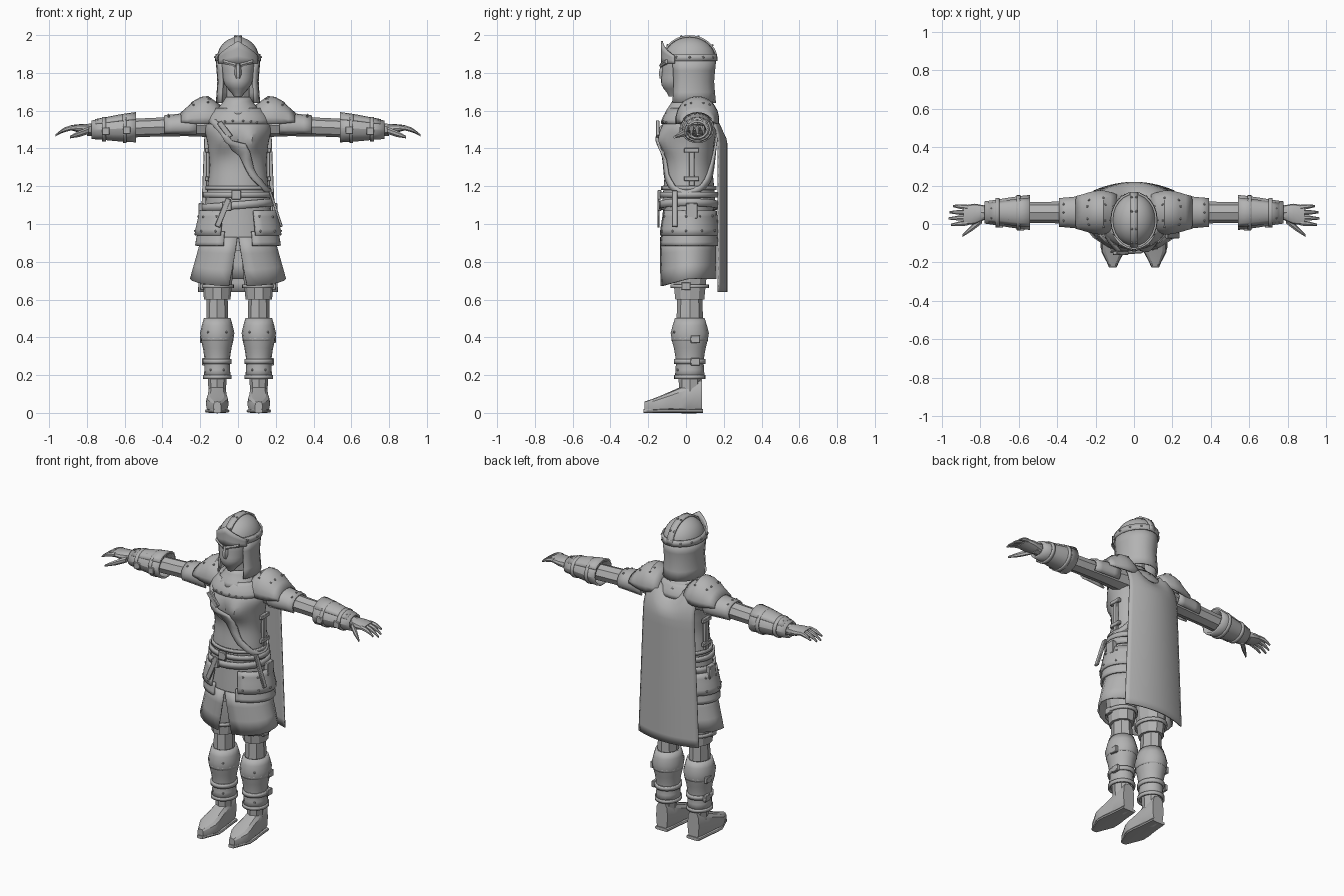
import bpy, bmesh
from math import sin, cos, pi, radians, copysign, exp
from mathutils import Vector, Matrix
from mathutils.bvhtree import BVHTree

cube = bpy.data.objects.get("Cube")
if cube:
    bpy.data.objects.remove(cube, do_unlink=True)

GREY = (.45, .45, .45, 1)
mat = bpy.data.materials.new("plain grey")
mat.use_nodes = True
mat.diffuse_color = GREY
mat.node_tree.nodes["Principled BSDF"].inputs["Base Color"].default_value = GREY
made = []


def core(z):
    return Vector((0, .015, z))


def leg(z):
    return Vector((.11, .02, z))


def arm(x):
    return Vector((x, .06, 1.53 - .04 * x))


def finish(name, bm, mirror=False, thick=0, bevel=0):
    bmesh.ops.remove_doubles(bm, verts=bm.verts, dist=1e-5)
    bmesh.ops.recalc_face_normals(bm, faces=bm.faces)
    mesh = bpy.data.meshes.new(name)
    bm.to_mesh(mesh)
    bm.free()
    mesh.materials.append(mat)
    ob = bpy.data.objects.new(name, mesh)
    bpy.context.scene.collection.objects.link(ob)
    if thick:
        mod = ob.modifiers.new("thickness", "SOLIDIFY")
        mod.thickness, mod.offset = thick, 0
    if bevel:
        mod = ob.modifiers.new("bevel", "BEVEL")
        mod.width, mod.segments = bevel, 1
    if mirror:
        ob.modifiers.new("mirror", "MIRROR")
    made.append(ob)
    return ob


def grid(name, f, across, along, closed=False, caps=False, **finishing):
    bm = bmesh.new()
    cols = across if closed else across + 1
    rows = [[bm.verts.new(f(i / across, j / along)) for i in range(cols)] for j in range(along + 1)]
    for a, b in zip(rows, rows[1:]):
        for i in range(across):
            k = (i + 1) % cols
            bm.faces.new((a[i], a[k], b[k], b[i]))
    if caps:
        bm.faces.new(rows[0])
        bm.faces.new(rows[-1])
    return finish(name, bm, **finishing)


def blend(values, v):
    # Smooth curve through evenly spaced values
    k = v * (len(values) - 1)
    i = min(int(k + 1e-6), len(values) - 2)
    t = k - i
    a, b, c, d = (values[min(max(i + n, 0), len(values) - 1)] for n in (-1, 0, 1, 2))
    return b + .5 * t * (c - a + t * (2*a - 5*b + 4*c - d + t * (3*b - 3*c + d - a)))


def loft(name, start, end, widths, depths=None, flat=1, sides=12, steps=4,
         arc=None, power=1, shape=None, thick=0, mirror=False):
    # Elliptical sections along the dominant axis from start to end
    start, end = Vector(start), Vector(end)
    axis = max(range(3), key=lambda n: abs(end[n] - start[n]))
    first, second = (n for n in range(3) if n != axis)
    low, high = arc or (0, 360)

    def point(u, v):
        angle = radians(low + (high - low) * u)
        c, s = (copysign(abs(w) ** power, w) for w in (cos(angle), sin(angle)))
        width = blend(widths, v)
        p = start.lerp(end, v)
        p[first] += width * c
        p[second] += s * (blend(depths, v) if depths else width * flat)
        return shape(p) if shape else p
    return grid(name, point, sides, steps, closed=not arc, caps=not thick, thick=thick, mirror=mirror)


def band(name, start, end, radius, flat=1, sides=24, **options):
    return loft(name, start, end, [radius, radius], flat=flat, sides=sides, steps=1, thick=.012, **options)


def box(name, loc, size, tilt=0, mirror=False):
    bm = bmesh.new()
    m = Matrix.Translation(loc) @ Matrix.Rotation(radians(tilt), 4, "Y") @ Matrix.Diagonal((*size, 1))
    bmesh.ops.create_cube(bm, size=1, matrix=m)
    finish(name, bm, mirror, bevel=.003)


def surface(ob):
    bpy.context.view_layer.update()
    return BVHTree.FromObject(ob, bpy.context.evaluated_depsgraph_get())


def rivets(ob, points):
    tree, bm = surface(ob), bmesh.new()
    for p in points:
        place = Matrix.Translation(tree.find_nearest(Vector(p))[0])
        bmesh.ops.create_icosphere(bm, subdivisions=1, radius=.007, matrix=place)
    finish(ob.name + "_rivets", bm, mirror=True)


# Torso with a shaped breastplate
def chest(p):
    if p.y < 0:
        p.y -= .04 * exp(-((abs(p.x) - .075) / .05) ** 2 - ((p.z - 1.44) / .06) ** 2)
    return p


torso = loft("torso", core(1.1), core(1.63), [.17, .16, .15, .16, .17, .08],
             flat=.83, sides=40, steps=25, shape=chest)
band("breastplate_rim", core(1.18), core(1.2), .167, flat=.84)
collar = loft("collar_plate", core(1.53), core(1.61), [.17, .155, .12], flat=.83, sides=24, thick=.014)
rivets(collar, [(x, -.15, 1.55) for x in (.03, .08, .13)])
box("side_strap", (.16, .03, 1.3), (.02, .03, .2), mirror=True)
for z in (1.24, 1.39):
    box("side_buckle", (.165, .03, z), (.02, .08, .025), mirror=True)

# Diagonal shoulder strap laid on the torso
tree = surface(torso)


def strap_point(u, v):
    angle, side = 2 * pi * u, (v - .5) * .05
    p = Vector((.2 * cos(angle) + .8 * side, .2 * sin(angle), 1.39 - .22 * cos(angle) + .6 * side))
    hit, normal = tree.find_nearest(p)[:2]
    return hit + normal * .009


grid("shoulder_strap", strap_point, 48, 2, closed=True, thick=.012)
box("strap_buckle", (-.07, -.15, 1.5), (.1, .02, .03), tilt=53)

# Neck, cowl and face
loft("neck", core(1.55), (0, 0, 1.75), [.06, .06])
loft("cowl", core(1.58), (0, 0, 1.67), [.125, .09, .06], thick=.01)
loft("face", (0, -.07, 1.675), (0, 0, 1.92), [.02, .07, .085, .095, .08], flat=1.1, sides=24, steps=12)
loft("nose", (0, -.13, 1.77), (0, -.12, 1.86), [.01, .02, .015, .01], sides=6)
loft("lips", (-.03, -.115, 1.74), (.03, -.115, 1.74), [0, .012, 0], sides=8)
loft("eye", (.02, -.115, 1.83), (.07, -.09, 1.83), [0, .01, 0], sides=8, mirror=True)
loft("brow", (.01, -.13, 1.84), (.08, -.1, 1.86), [.012, .012], sides=6, mirror=True)


# Helmet shell and the parts that follow it
def shell(around, up, grow=0.0):
    return Vector(((.113 + grow) * cos(around) * cos(up),
                   .02 + (.138 + grow) * sin(around) * cos(up),
                   1.87 + (.12 + grow) * sin(up)))


def crest(u, v):
    return shell(-pi / 2, pi * u, .004) + Vector(((v - .5) * .04, 0, 0))


def diadem(u, v):
    s = 2 * u - 1
    return shell(s - pi / 2, 0, .009) + Vector((0, 0, v * (.04 + .08 * (1 - abs(s))) - .02))


def cheek(u, v):
    front = 1 - u
    p = shell(-1.1 * front, 0, -.003)
    pull = 1 - .2 * v * front
    return Vector((p.x * pull, p.y * pull, p.z - v * (.03 + .12 * front)))


grid("helmet", lambda u, v: shell(2 * pi * u, pi / 2 * v), 24, 6, closed=True)
ridge = grid("helmet_crest", crest, 20, 1, thick=.01)
rivets(ridge, [crest(u, .8) for u in (.2, .4, .6, .8)])
rim = grid("helmet_band", lambda u, v: shell(2 * pi * u, .3 * v - .06, .005), 24, 1, closed=True, thick=.01)
rivets(rim, [shell(a, .1, .02) for a in (-1, -.5, 0, .5, 1)])
grid("diadem", diadem, 16, 3, thick=.01)
grid("cheek_guard", cheek, 10, 3, thick=.008, mirror=True)
loft("neck_guard", core(1.64), core(1.87), [.112, .104, .113], flat=1.23, arc=(-38, 218), thick=.012)


# Cape with a gathered neckline
def cape(u, v):
    s = 2 * u - 1
    gather = max(0, v - .8) * 5
    dip = .08 * gather * max(0, 1 - (s / .6) ** 2)
    return ((.21 - .04 * v) * s, .215 - .045 * s * s - .08 * gather ** 2, .64 + .98 * v - dip)


grid("cape", cape, 16, 20, thick=.008)

# Hips, belts and tails
loft("hips", core(.86), core(1.16), [.19, .17], flat=.75, sides=24)
band("upper_belt", core(1.14), core(1.17), .18, flat=.83)
band("lower_belt", core(1.08), core(1.12), .187, flat=.81,
     shape=lambda p: p + Vector((0, 0, .08 * p.x)))
box("upper_buckle", (-.01, -.14, 1.155), (.05, .02, .05))
box("lower_buckle", (-.06, -.14, 1.095), (.05, .02, .05))
box("belt_tail", (-.08, -.145, 1.06), (.03, .012, .16), tilt=22)
box("strap_tail", (.2, -.06, 1.08), (.014, .03, .2), tilt=-18)
box("belt_pouch", (.195, .03, 1.07), (.03, .06, .08), mirror=True)


# Split skirt and hip plates
def skirt(u, v):
    slit = radians(1 + 10 * v)
    angle = -pi / 2 + slit + 2 * (pi - slit) * u
    front = max(0, -sin(angle))
    return ((.19 + .06 * v) * cos(angle), .012 + .145 * sin(angle), .93 - v * (.22 + .04 * front))


grid("skirt", skirt, 22, 3, thick=.01)
loft("lower_hip_plate", core(.885), core(.96), [.222, .21], flat=.71, arc=(-70, 80), thick=.012, mirror=True)
plate = loft("upper_hip_plate", core(.94), core(1.07), [.226, .2], flat=.72, arc=(-66, 80),
             thick=.012, mirror=True)
rivets(plate, [(.24 * cos(a), .18 * sin(a), z) for a in (-1, -.5, 0, .5, 1) for z in (.965, 1.045)])

# Legs
loft("thigh", leg(.6), leg(.92), [.07, .085, .085], flat=1.15, sides=10, mirror=True)
band("thigh_strap", leg(.66), leg(.68), .083, flat=1.15, mirror=True)
box("thigh_buckle", (.19, 0, .67), (.02, .05, .04), mirror=True)
loft("knee", leg(.1), leg(.62), [.045, .06, .055], flat=1.2, sides=8, mirror=True)
greave = loft("greave", leg(.19), leg(.5), [.065, .06, .07, .085, .065], flat=1.12,
              sides=16, steps=8, thick=.012, mirror=True)
rivets(greave, [(x, -.07, z) for x in (.055, .165) for z in (.23, .43)])
band("greave_rim", leg(.18), leg(.2), .07, flat=1.1, mirror=True)
for z, r in ((.26, .07), (.38, .08)):
    band("greave_strap", leg(z), leg(z + .025), r, flat=1.12, mirror=True)
    box("greave_buckle", leg(z) + Vector((r, .03, .01)), (.02, .05, .04), mirror=True)

# Feet
loft("boot", (.11, -.22, .03), (.11, .085, .09), [.02, .06, .055, .05, .04], depths=[.03, .09],
     power=.7, steps=8, mirror=True)
loft("sole", (.11, -.225, .01), (.11, .09, .01), [.02, .065, .055, .045], depths=[.01, .01],
     power=.5, steps=6, mirror=True)

# Shoulders and arms
loft("arm", arm(.1), arm(.8), [.075, .06, .055, .055, .035], flat=.9, sides=8, mirror=True)
pauldron = loft("pauldron", (.09, .06, 1.555), (.3, .06, 1.545), [.09, .11, .1, .08],
                depths=[.065, .12, .1, .04], arc=(-10, 190), steps=6, thick=.012, mirror=True)
rivets(pauldron, [(x, y, 1.66) for x in (.15, .26) for y in (-.03, .02, .1, .15)])
lame = loft("arm_plate", arm(.22), arm(.39), [.085, .07], flat=.8, arc=(-40, 220), thick=.01, mirror=True)
rivets(lame, [(.37, y, 1.6) for y in (0, .06, .12)])
bracer = loft("bracer", arm(.54), arm(.775), [.085, .07, .052], flat=.85, sides=14, thick=.012, mirror=True)
loft("bracer_plate", arm(.54), arm(.755), [.09, .076, .058], flat=.88, arc=(35, 145),
     sides=6, thick=.01, mirror=True)
rivets(bracer, [(x, y, 1.6) for x in (.57, .66, .75) for y in (.01, .1)])
for x, r in ((.59, .084), (.7, .069)):
    band("bracer_strap", arm(x), arm(x + .02), r, flat=.85, mirror=True)
    box("bracer_buckle", arm(x) - Vector((0, r, .01)), (.04, .02, .04), mirror=True)

# Hands with drooping fingers
loft("palm", arm(.77), (.885, .045, 1.51), [.035, .053, .05], depths=[.03, .025, .014],
     power=.8, mirror=True)
for row, reach in enumerate((.085, .1, .095, .075)):
    y = .005 + .027 * row
    loft("finger", (.865, y, 1.51), (.865 + reach, y * 1.2 - .01, 1.51), [.014, .013, .006], sides=7, mirror=True,
         shape=lambda p: p - Vector((0, 0, 4 * (p.x - .865) ** 2)))
loft("thumb", (.79, .02, 1.495), (.89, -.06, 1.46), [.018, .017, .007], sides=7, mirror=True)

# Smooth shading that keeps hard edges
bpy.ops.object.select_all(action="DESELECT")
for ob in made:
    ob.select_set(True)
bpy.context.view_layer.objects.active = made[0]
bpy.ops.object.shade_smooth_by_angle(angle=radians(28))
